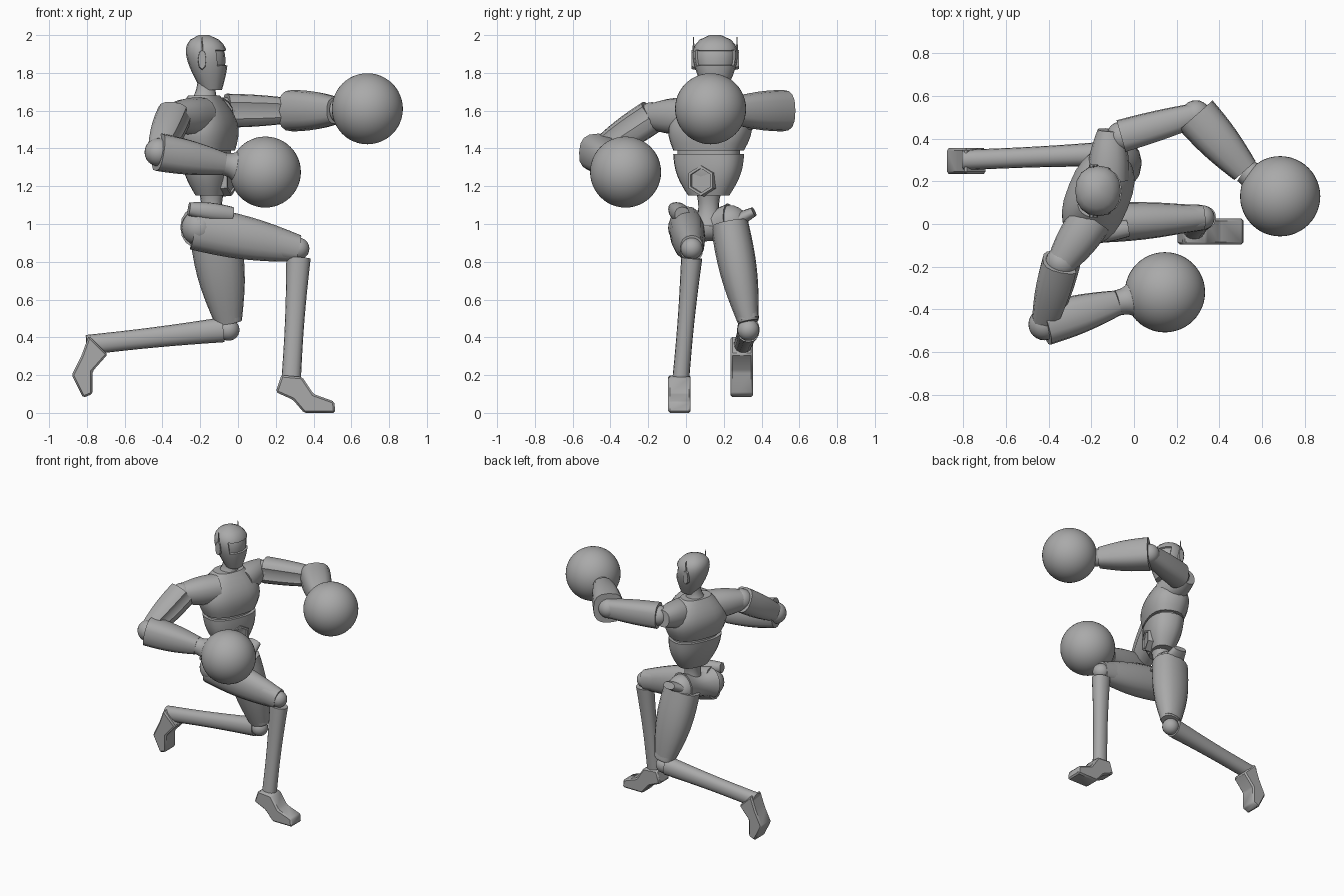
import bpy, bmesh, math
from mathutils import Vector, Matrix

old = bpy.data.objects.get("Cube")
if old:
    bpy.data.objects.remove(old, do_unlink=True)

grey = bpy.data.materials.new("plain_grey")
grey.use_nodes = True
tone = (0.4, 0.4, 0.4, 1)
grey.diffuse_color = tone
grey.node_tree.nodes["Principled BSDF"].inputs["Base Color"].default_value = tone


def point(x, y, z):
    return Vector((x, y, z))


X, Y, Z = Matrix.Identity(3)
shoulder_line = point(0.4, 1, 0).normalized()
chest_front = shoulder_line.cross(Z)

# Joints of the pose
waist = point(-0.16, 0.12, 1.38)
neck_base = point(-0.18, 0.14, 1.68)
spine_base = point(-0.14, 0.12, 1.15)
head_centre = point(-0.18, 0.155, 1.87)
right_shoulder, left_shoulder = point(-0.34, -0.18, 1.57), point(-0.06, 0.41, 1.6)
right_elbow, left_elbow = point(-0.42, -0.47, 1.38), point(0.29, 0.51, 1.6)
right_wrist, left_wrist = point(-0.08, -0.37, 1.32), point(0.52, 0.25, 1.6)
right_fist, left_fist = point(0.145, -0.32, 1.275), point(0.685, 0.13, 1.61)
right_hip, left_hip = point(-0.2, 0, 0.98), point(-0.13, 0.23, 1)
right_knee, left_knee = point(0.32, 0.03, 0.87), point(-0.05, 0.33, 0.44)
right_ankle, left_ankle = point(0.28, -0.03, 0.15), point(-0.8, 0.3, 0.36)


def finish(name, bm, angle=35):
    bmesh.ops.recalc_face_normals(bm, faces=bm.faces)
    mesh = bpy.data.meshes.new(name)
    bm.to_mesh(mesh)
    bm.free()
    mesh.materials.append(grey)
    ob = bpy.data.objects.new(name, mesh)
    bpy.context.collection.objects.link(ob)
    bpy.ops.object.select_all(action="DESELECT")
    ob.select_set(True)
    bpy.context.view_layer.objects.active = ob
    bpy.ops.object.shade_smooth_by_angle(angle=math.radians(angle))


def limb(name, start, end, r_start, r_end, side=Y, bulge=0, flat=1, axis=None,
         sides=16, steps=8, power=0.9, dome=False, groove=None, edit=None):
    """Tapering tube from start to end; flat scales the radius across side."""
    bm = bmesh.new()
    axis = axis or (end - start).normalized()
    u = (side - axis * side.dot(axis)).normalized()
    v = axis.cross(u)
    rings = []
    for i in range(steps + 1):
        t = i / steps
        r = r_start + (r_end - r_start) * t + bulge * math.sin(math.pi * t)
        if dome:
            r = max(r * math.sqrt(1 - t ** 6), 0.03)
        ring = []
        for k in range(sides):
            a = math.tau * k / sides
            c, s = math.cos(a), math.sin(a)
            p = u * r * math.copysign(abs(c) ** power, c)
            p += v * r * flat * math.copysign(abs(s) ** power, s)
            if groove is not None and math.cos(a - groove) > 0.95:
                p *= 0.8
            ring.append(bm.verts.new(start.lerp(end, t) + p))
        rings.append(ring)
    for low, high in zip(rings, rings[1:]):
        for k in range(sides):
            n = (k + 1) % sides
            bm.faces.new((low[k], low[n], high[n], high[k]))
    bm.faces.new(rings[0])
    bm.faces.new(rings[-1])
    if edit:
        bmesh.ops.recalc_face_normals(bm, faces=bm.faces)
        edit(bm)
    finish(name, bm)


def ball(name, centre, r, segments=24):
    bm = bmesh.new()
    bmesh.ops.create_uvsphere(bm, u_segments=segments, v_segments=segments // 2, radius=r,
                              matrix=Matrix.Translation(centre))
    finish(name, bm, angle=60)


def prism(name, outline, y, half):
    """Side outline in x and z, extruded across y with bevelled edges."""
    bm = bmesh.new()
    face = bm.faces.new([bm.verts.new((x, y - half, z)) for x, z in outline])
    out = bmesh.ops.extrude_face_region(bm, geom=[face])["geom"]
    bmesh.ops.translate(bm, vec=Y * half * 2,
                        verts=[g for g in out if isinstance(g, bmesh.types.BMVert)])
    bmesh.ops.recalc_face_normals(bm, faces=bm.faces)
    bmesh.ops.bevel(bm, geom=bm.edges[:], offset=0.01, segments=1, affect="EDGES")
    finish(name, bm)


def sink(bm, faces, rim):
    bmesh.ops.inset_region(bm, faces=faces, thickness=rim, depth=0)
    bmesh.ops.inset_region(bm, faces=faces, thickness=0.002, depth=-0.012)


# Head with sunken visor
def sink_visor(bm):
    sink(bm, [f for f in bm.faces if f.normal.x > 0.5
              and abs(f.calc_center_median().z - head_centre.z) < 0.05], 0.008)


limb("head", point(-0.14, 0.155, 1.71), point(-0.18, 0.155, 2), 0.06, 0.13, bulge=0.02,
     flat=0.92, axis=Z, steps=12, dome=True, edit=sink_visor)
limb("neck", neck_base - Z * 0.04, point(-0.165, 0.15, 1.75), 0.08, 0.05, bulge=-0.01, axis=Z)
for label, way in (("right", -1), ("left", 1)):
    ear = head_centre + Y * way * 0.1 - X * 0.01
    limb(label + "_ear", ear, ear + Y * way * 0.025, 0.055, 0.05, side=Z, flat=0.42, sides=8, steps=1)
    tip = ear + Y * way * 0.015
    limb(label + "_antenna", tip, tip + Z * 0.12, 0.008, 0.002, sides=6, steps=1)

# Torso, turned along the shoulder line
limb("chest", waist + Z * 0.01, neck_base, 0.19, 0.11, side=shoulder_line, bulge=0.07,
     flat=0.66, axis=Z, sides=24, power=0.8)
limb("waist_seam", waist - Z * 0.02, waist + Z * 0.02, 0.17, 0.17, side=shoulder_line,
     flat=0.65, axis=Z, sides=24, steps=1)
limb("abdomen", spine_base, waist - Z * 0.01, 0.11, 0.19, side=shoulder_line, bulge=0.02,
     flat=0.67, axis=Z, sides=24, power=0.8)
limb("lower_spine", spine_base - Z * 0.16, spine_base + Z * 0.03, 0.08, 0.07, bulge=-0.02)


# Six-sided belly badge
def sink_badge(bm):
    sink(bm, [max(bm.faces, key=lambda f: f.normal.dot(chest_front) * f.calc_area())], 0.015)


badge = spine_base + Z * 0.08 + chest_front * 0.06
limb("belly_badge", badge, badge + chest_front * 0.055, 0.085, 0.08, side=Z, sides=6,
     steps=1, power=1, edit=sink_badge)

# Shoulders and arms
chest_top = waist + Z * 0.19
limb("right_shoulder_yoke", chest_top - shoulder_line * 0.1, right_shoulder, 0.1, 0.07,
     side=Z, bulge=0.01)
limb("left_shoulder_yoke", chest_top + shoulder_line * 0.1, point(-0.11, 0.44, 1.6), 0.1, 0.06,
     side=Z, bulge=0.01)
ball("right_shoulder_joint", right_shoulder, 0.075)
ball("left_shoulder_joint", left_shoulder, 0.07)
limb("right_upper_arm", right_shoulder, right_elbow, 0.09, 0.06, side=X, bulge=0.01,
     power=0.75, groove=math.pi / 8)
limb("left_upper_arm", left_shoulder, left_elbow, 0.09, 0.065, side=Z, bulge=0.005,
     flat=0.88, power=0.75, groove=math.pi / 2)
ball("right_elbow", right_elbow, 0.075)
ball("left_elbow", left_elbow, 0.07)
limb("right_forearm", right_elbow, right_wrist, 0.1, 0.06, side=Z, bulge=0.01, power=0.75)
limb("left_forearm", left_elbow, left_wrist, 0.11, 0.07, side=Z, bulge=0.01,
     flat=0.95, power=0.75)

# Round gloves with flared cuffs
for label, wrist, fist in (("right", right_wrist, right_fist), ("left", left_wrist, left_fist)):
    ball(label + "_glove", fist, 0.188, segments=48)
    limb(label + "_glove_cuff", wrist, wrist.lerp(fist, 0.5), 0.06, 0.125, side=Z,
         bulge=-0.02, sides=24, power=1)

# Hips with a flared crest on each side
limb("pelvis", right_hip, left_hip, 0.11, 0.11, side=X, bulge=-0.03)
limb("right_hip_crest", point(-0.26, -0.06, 1.08), point(-0.03, -0.02, 1.05), 0.035, 0.04, bulge=0.01)
limb("left_hip_crest", left_hip, point(-0.11, 0.36, 1.065), 0.09, 0.05, side=X, flat=0.5)

# Thighs with a cuff above each knee
ball("right_hip_joint", right_hip - X * 0.005, 0.095)
limb("right_thigh", right_hip - X * 0.03, right_knee, 0.09, 0.055, bulge=0.015, flat=1.3)
limb("right_thigh_cuff", right_hip.lerp(right_knee, 0.58), right_knee, 0.08, 0.06, flat=1.15, power=0.8)
ball("left_hip_joint", left_hip, 0.1)
limb("left_thigh", left_hip, left_knee + Z * 0.04, 0.1, 0.055, bulge=0.02, flat=1.3)
limb("left_thigh_cuff", left_hip.lerp(left_knee, 0.6), left_knee + Z * 0.05, 0.077, 0.058,
     flat=1.25, power=0.8)

# Lower legs
ball("right_knee", right_knee, 0.058)
ball("left_knee", left_knee, 0.058)
limb("right_shin", right_knee - Z * 0.05, right_ankle, 0.056, 0.045, bulge=-0.006, flat=1.15)
limb("left_shin", left_knee - X * 0.03, left_ankle, 0.06, 0.048, bulge=-0.005, flat=1.1)

# Feet
prism("right_foot", [(0.23, 0.2), (0.2, 0.11), (0.29, 0.07), (0.35, 0), (0.515, 0),
                     (0.51, 0.06), (0.4, 0.1), (0.34, 0.19)], -0.035, 0.06)
prism("left_foot", [(-0.79, 0.41), (-0.83, 0.3), (-0.88, 0.2), (-0.82, 0.08), (-0.77, 0.1),
                    (-0.77, 0.22), (-0.69, 0.31)], 0.295, 0.06)
